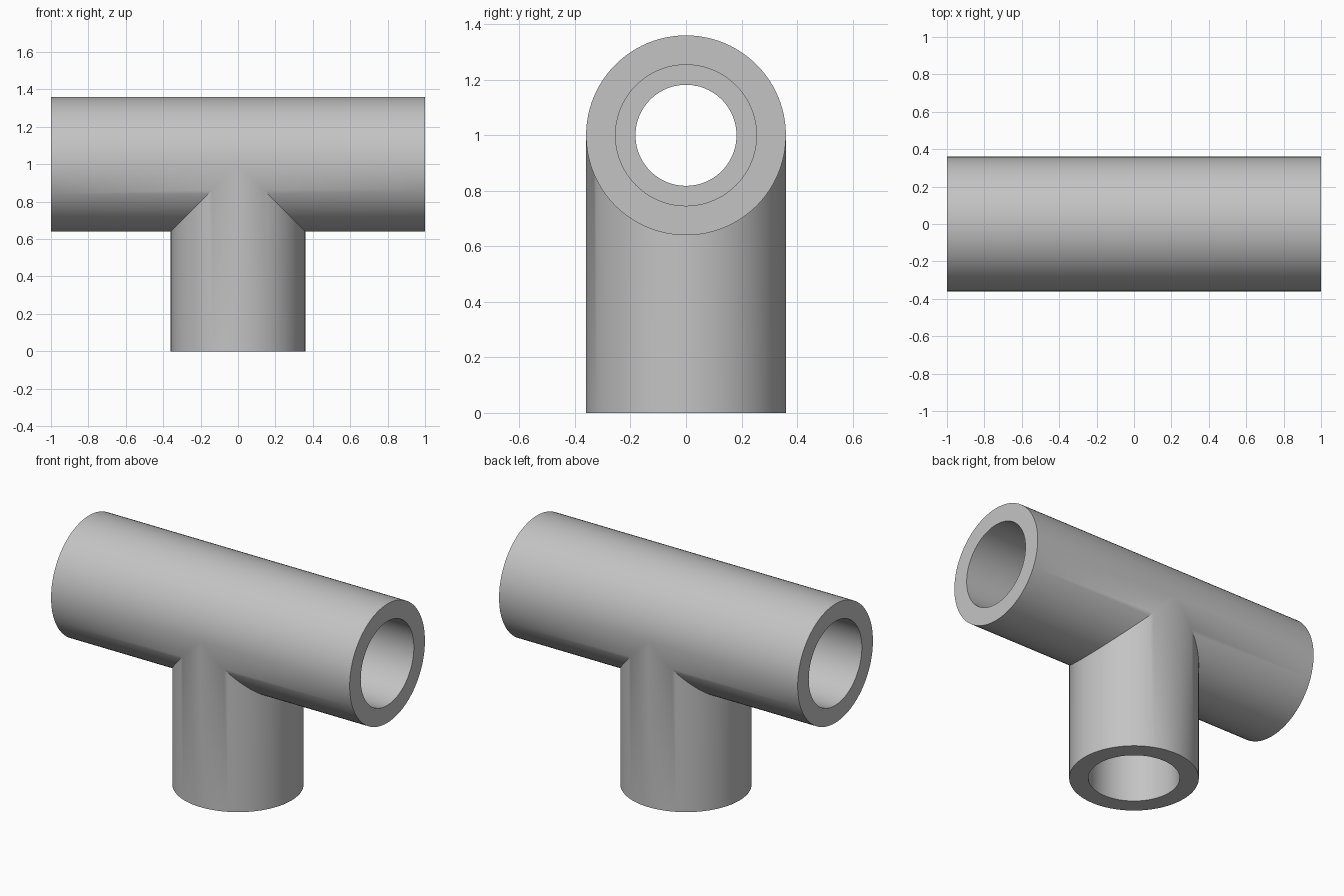
import bpy, bmesh
from math import pi, radians
from mathutils import Matrix, Vector

cube = bpy.data.objects.get("Cube")
if cube:
    bpy.data.objects.remove(cube, do_unlink=True)

OUTER, SOCKET, BORE = 0.36, 0.254, 0.182
STEP, END, AXIS_Z = 0.52, 1.0, 1.0
SIDES = 96

grey = bpy.data.materials.new("plain grey")
grey.use_nodes = True
colour = (0.55, 0.55, 0.55, 1)
grey.diffuse_color = colour
grey.node_tree.nodes["Principled BSDF"].inputs["Base Color"].default_value = colour


def add_arm(target, rotation, keep_directions):
    """Lathe one hollow arm along +x, turn it, and mitre it at the joint."""
    bm = bmesh.new()
    # bore, stop shoulder, socket, end face, outside wall
    profile = [(0, BORE), (STEP, BORE), (STEP, SOCKET),
               (END, SOCKET), (END, OUTER), (0, OUTER)]
    verts = [bm.verts.new((x, 0, r)) for x, r in profile]
    edges = [bm.edges.new(pair) for pair in zip(verts, verts[1:])]
    bmesh.ops.spin(bm, geom=verts + edges, cent=(0, 0, 0), axis=(1, 0, 0),
                   angle=2 * pi, steps=SIDES, use_merge=True)
    bmesh.ops.remove_doubles(bm, verts=bm.verts, dist=1e-5)
    bmesh.ops.transform(bm, matrix=rotation, verts=bm.verts)
    for direction in keep_directions:
        bmesh.ops.bisect_plane(bm, geom=bm.verts[:] + bm.edges[:] + bm.faces[:],
                               dist=1e-5, plane_co=(0, 0, 0),
                               plane_no=Vector(direction), clear_inner=True)
    part = bpy.data.meshes.new("arm")
    bm.to_mesh(part)
    bm.free()
    target.from_mesh(part)
    bpy.data.meshes.remove(part)


# Two run arms and one downward branch, mitred together
tee = bmesh.new()
add_arm(tee, Matrix.Identity(4), [(1, 0, 1)])
add_arm(tee, Matrix.Rotation(pi, 4, "Z"), [(-1, 0, 1)])
add_arm(tee, Matrix.Rotation(pi / 2, 4, "Y"), [(1, 0, -1), (-1, 0, -1)])
bmesh.ops.remove_doubles(tee, verts=tee.verts, dist=1e-4)
bmesh.ops.recalc_face_normals(tee, faces=tee.faces)
bmesh.ops.translate(tee, vec=(0, 0, AXIS_Z), verts=tee.verts)

mesh = bpy.data.meshes.new("pipe_tee")
tee.to_mesh(mesh)
tee.free()
mesh.materials.append(grey)
pipe_tee = bpy.data.objects.new("pipe_tee", mesh)
bpy.context.collection.objects.link(pipe_tee)

# Smooth walls with crisp rims
bpy.ops.object.select_all(action="DESELECT")
pipe_tee.select_set(True)
bpy.context.view_layer.objects.active = pipe_tee
bpy.ops.object.shade_smooth_by_angle(angle=radians(30))
